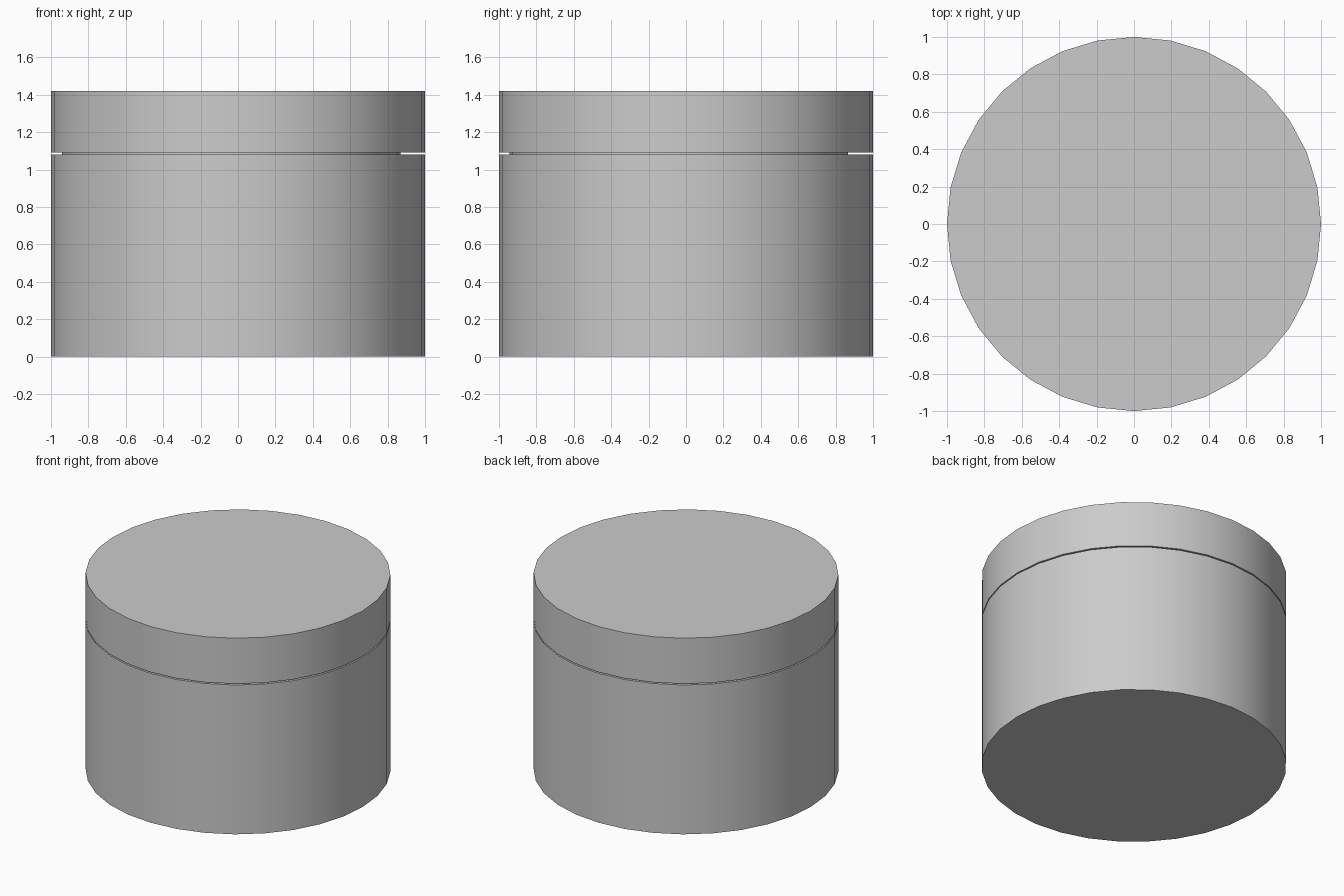
import bpy
import math

if "Cube" in bpy.data.objects:
    bpy.data.objects.remove(bpy.data.objects["Cube"])

SIDES = 32


def cylinder(name, radius, z0, z1, x=0.0, y=0.0):
    bpy.ops.mesh.primitive_cylinder_add(
        vertices=SIDES, radius=radius, depth=z1 - z0,
        location=(x, y, (z0 + z1) / 2))
    obj = bpy.context.object
    obj.name = name
    bpy.ops.object.shade_smooth_by_angle(angle=math.radians(30))
    return obj


# Round container body
cylinder("jar_body", 1.0, 0.0, 1.081)
# Slightly off-centre inner neck, seen through the gap
cylinder("inner_neck", 0.905, 1.0, 1.2, -0.035, -0.04)
# Flat lid
cylinder("lid", 1.0, 1.09, 1.42)
